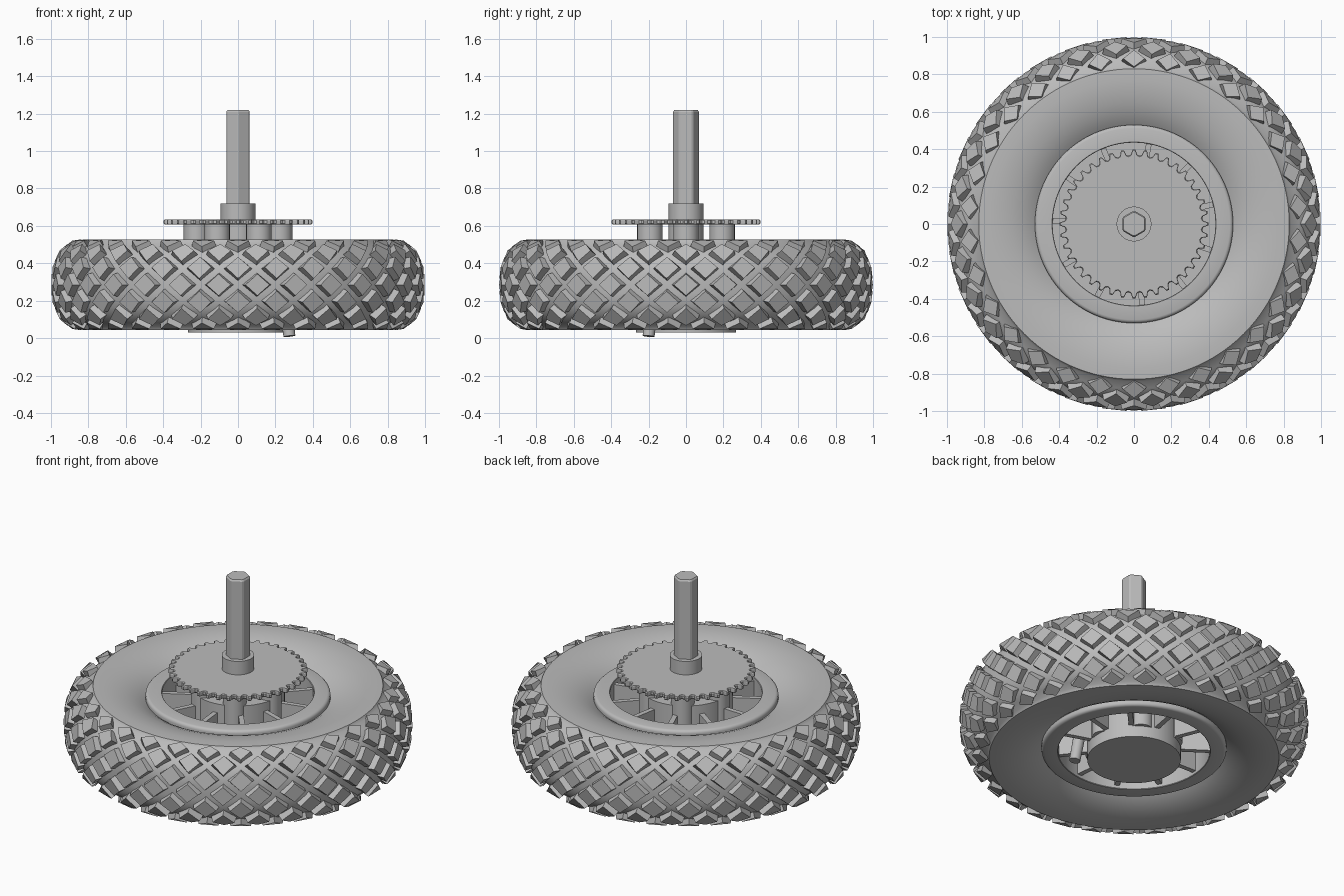
import bpy, bmesh
from math import sin, cos, pi, radians, hypot
from mathutils import Vector, Matrix

if "Cube" in bpy.data.objects:
    bpy.data.objects.remove(bpy.data.objects["Cube"])

grey = bpy.data.materials.new("plain_grey")
grey.use_nodes = True
colour = (0.5, 0.5, 0.5, 1)
grey.diffuse_color = colour
grey.node_tree.nodes["Principled BSDF"].inputs["Base Color"].default_value = colour

MID = 0.285  # height of the wheel's middle plane


def finish(name, bm, smooth=None):
    bmesh.ops.recalc_face_normals(bm, faces=bm.faces)
    mesh = bpy.data.meshes.new(name)
    bm.to_mesh(mesh)
    bm.free()
    mesh.materials.append(grey)
    obj = bpy.data.objects.new(name, mesh)
    bpy.context.collection.objects.link(obj)
    if smooth:
        bpy.ops.object.select_all(action='DESELECT')
        obj.select_set(True)
        bpy.context.view_layer.objects.active = obj
        bpy.ops.object.shade_smooth_by_angle(angle=radians(smooth))
    return obj


def lathe(name, profile, steps=96, smooth=35):
    """Revolve a closed (radius, height) profile around z."""
    bm = bmesh.new()
    rings = [[bm.verts.new((r * cos(a), r * sin(a), z)) for r, z in profile]
             for a in (2 * pi * i / steps for i in range(steps))]
    n = len(profile)
    for i in range(steps):
        a, b = rings[i], rings[(i + 1) % steps]
        for j in range(n):
            k = (j + 1) % n
            bm.faces.new((a[j], b[j], b[k], a[k]))
    return finish(name, bm, smooth)


def prism(name, outline, levels, smooth=None):
    """Stack an (x, y) outline at (height, scale) levels and cap both ends."""
    bm = bmesh.new()
    rings = [[bm.verts.new((x * s, y * s, z)) for x, y in outline] for z, s in levels]
    n = len(outline)
    for a, b in zip(rings, rings[1:]):
        for j in range(n):
            k = (j + 1) % n
            bm.faces.new((a[j], a[k], b[k], b[j]))
    bm.faces.new(rings[0])
    bm.faces.new(rings[-1])
    return finish(name, bm, smooth)


def circle(r, n=48, cx=0, cy=0):
    return [(cx + r * cos(2 * pi * i / n), cy + r * sin(2 * pi * i / n)) for i in range(n)]


def mirrored(half):
    """Close a profile with its reflection in the middle plane."""
    return half + [(r, 2 * MID - z) for r, z in reversed(half)]


# Tyre carcass with bulging sidewalls
lathe("tyre", mirrored([
    (0.50, 0.43), (0.53, 0.452), (0.56, 0.472), (0.60, 0.492), (0.65, 0.51),
    (0.71, 0.522), (0.77, 0.528), (0.83, 0.526), (0.84, 0.508), (0.88, 0.488),
    (0.925, 0.446), (0.945, 0.406), (0.957, 0.37), (0.962, 0.33)]), steps=120)

# Tread blocks: a lattice of raised diamonds wrapped around the tyre
COUNT = 30
HALF = [(0.962, 0), (0.956, 0.085), (0.925, 0.161), (0.872, 0.201), (0.815, 0.208)]


def surface(v, angle, height):
    """Point on the tread at row position v, raised along the surface normal."""
    def flat(t):
        t = max(-4, min(4, t))
        i = min(int(abs(t)), 3)
        f = abs(t) - i
        (r0, z0), (r1, z1) = HALF[i], HALF[i + 1]
        return r0 + (r1 - r0) * f, (z0 + (z1 - z0) * f) * (1 if t >= 0 else -1)
    r, z = flat(v)
    (ra, za), (rb, zb) = flat(v - 0.6), flat(v + 0.6)
    d = hypot(rb - ra, zb - za)
    r += height * (zb - za) / d
    z -= height * (rb - ra) / d
    return r * cos(angle), r * sin(angle), MID + z


bm = bmesh.new()
for row in range(-3, 4):
    for i in range(COUNT):
        centre = 2 * pi * (i + 0.5 * (row % 2)) / COUNT
        rings = []
        for size, height in ((0.80, -0.012), (0.62, 0.038)):
            rings.append([bm.verts.new(surface(row + size * dv, centre + size * da * pi / COUNT, height))
                          for da, dv in ((1, 0), (0, 1), (-1, 0), (0, -1))])
        low, top = rings
        bm.faces.new(top)
        for j in range(4):
            k = (j + 1) % 4
            bm.faces.new((low[j], low[k], top[k], top[j]))
finish("tread_blocks", bm)

# Flat-faced rim with a softened outer edge
lathe("rim", mirrored([(0.435, 0.482), (0.438, 0.485), (0.512, 0.485), (0.521, 0.482),
                       (0.528, 0.475), (0.53, 0.465), (0.53, 0.42)]))

# Hub drum, spokes and the web that closes the openings between them
prism("hub", circle(0.268, 64), [(0.03, 1), (0.52, 1)], 35)
lathe("wheel_web", mirrored([(0.25, 0.325), (0.45, 0.325)]))
bm = bmesh.new()
for i in range(11):
    turn = Matrix.Rotation(radians(14) + 2 * pi * i / 11, 4, 'Z')
    place = turn @ Matrix.Translation((0.35, 0, MID)) @ Matrix.Diagonal((0.20, 0.03, 0.36, 1))
    bmesh.ops.create_cube(bm, size=1, matrix=place)
finish("spokes", bm)

# Six pegs carrying the sprocket
for i in range(6):
    a = i * pi / 3
    prism(f"sprocket_peg_{i + 1}", circle(0.068, 24, 0.223 * cos(a), 0.223 * sin(a)),
          [(0.10, 1), (0.615, 1)], 35)

# Sprocket with rounded gaps between the teeth
TEETH = 40
outline = []
for i in range(TEETH):
    for part, r in ((-0.5, 0.366), (-0.28, 0.372), (-0.12, 0.398), (0.12, 0.398), (0.28, 0.372)):
        a = 2 * pi * (i + part) / TEETH
        outline.append((r * cos(a), r * sin(a)))
prism("sprocket", outline, [(0.607, 0.985), (0.613, 1), (0.629, 1), (0.635, 0.985)])

# Collar and hexagonal axle with trimmed corners
prism("axle_collar", circle(0.093), [(0.50, 1), (0.72, 1)], 35)
hexagon = [(0.069 * cos(a), 0.069 * sin(a)) for k in range(6)
           for a in (k * pi / 3 - radians(25), k * pi / 3 + radians(25))]
prism("axle", hexagon, [(0.60, 1), (1.21, 1), (1.22, 0.9)])

# Slanted air valve poking out underneath
bm = bmesh.new()
start, end = Vector((0.245, -0.175, 0.25)), Vector((0.275, -0.20, 0.01))
axis = end - start
bmesh.ops.create_cone(bm, cap_ends=True, segments=20, radius1=0.035, radius2=0.032, depth=axis.length,
                      matrix=Matrix.Translation((start + end) / 2) @ axis.to_track_quat('Z', 'Y').to_matrix().to_4x4())
finish("air_valve", bm, 35)
